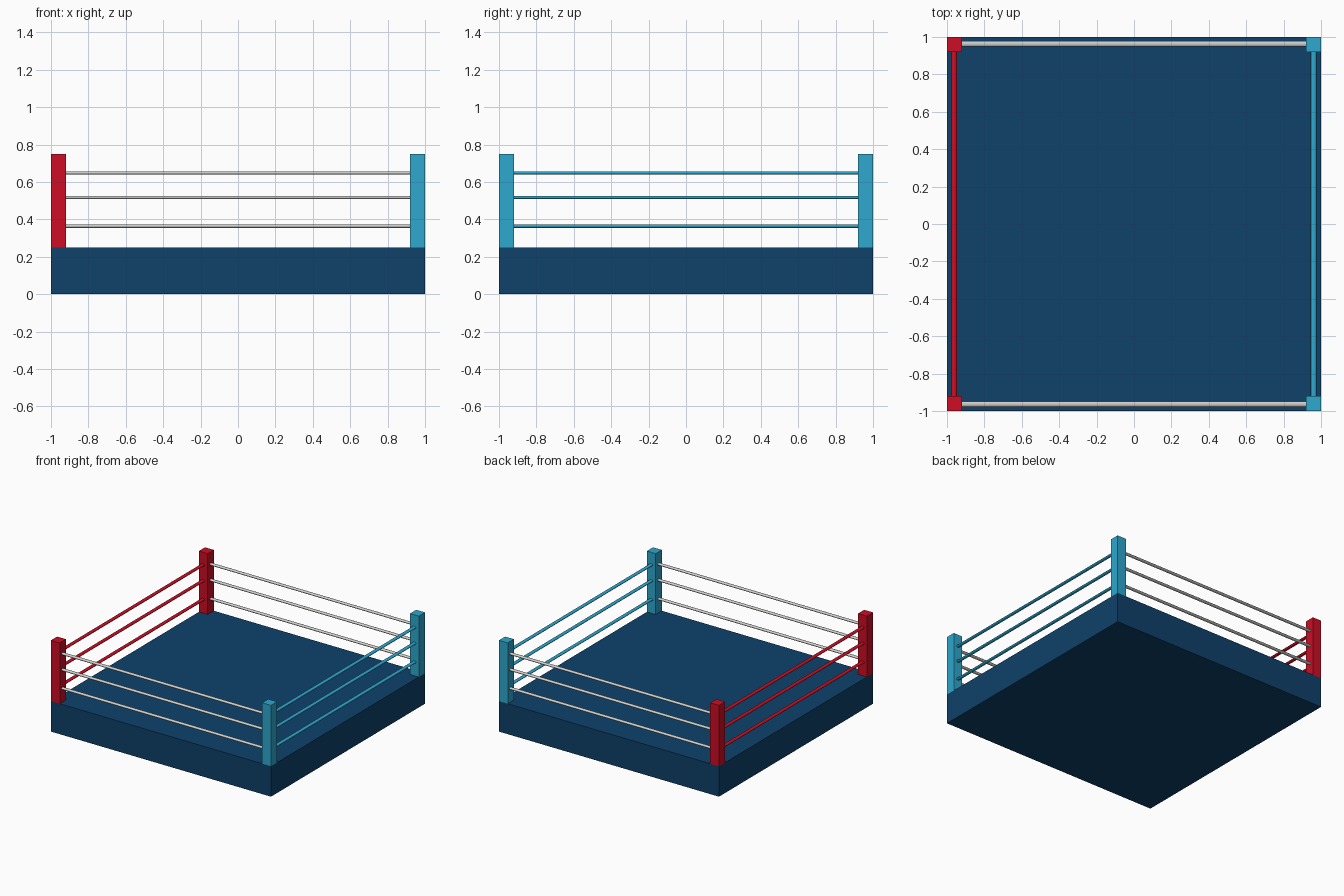
import bpy, math
from mathutils import Matrix

if "Cube" in bpy.data.objects:
    bpy.data.objects.remove(bpy.data.objects["Cube"])


def lin(c):
    c /= 255
    return c / 12.92 if c <= 0.04045 else ((c + 0.055) / 1.055) ** 2.4


def material(name, r, g, b):
    m = bpy.data.materials.new(name)
    m.diffuse_color = (lin(r), lin(g), lin(b), 1)
    m.use_nodes = True
    m.node_tree.nodes["Principled BSDF"].inputs["Base Color"].default_value = m.diffuse_color
    return m


NAVY = material("navy canvas", 14, 65, 106)
RED = material("red", 204, 14, 36)
CYAN = material("light blue", 46, 168, 206)
WHITE = material("pale grey", 206, 206, 204)


def box(name, mat, centre, size):
    bpy.ops.mesh.primitive_cube_add(size=1, location=centre)
    ob = bpy.context.object
    ob.name = name
    ob.data.transform(Matrix.Diagonal((*size, 1)))
    ob.data.materials.append(mat)


def rope(name, mat, centre, along_x):
    # slightly flattened round rope, ends buried in the posts
    bpy.ops.mesh.primitive_cylinder_add(vertices=16, radius=1, depth=1.86, location=centre)
    ob = bpy.context.object
    ob.name = name
    flat = Matrix.Diagonal((0.009, 0.015, 1, 1))          # x becomes height
    turn = Matrix.Rotation(math.radians(90), 4, 'Y')      # lay along x
    spin = Matrix.Rotation(0 if along_x else math.radians(90), 4, 'Z')
    ob.data.transform(spin @ turn @ flat)
    ob.data.materials.append(mat)
    bpy.ops.object.shade_smooth_by_angle(angle=math.radians(50))


# Platform
box("platform", NAVY, (0, 0, 0.125), (2, 2, 0.25))

# Corner posts: red on the left, light blue on the right
for sx, side, mat in ((-1, "left", RED), (1, "right", CYAN)):
    for sy, end in ((-1, "front"), (1, "back")):
        box(f"{end}_{side}_post", mat, (sx * 0.96, sy * 0.96, 0.5), (0.08, 0.08, 0.5))

# Three ropes on each side
for z, level in ((0.363, "lower"), (0.517, "middle"), (0.648, "upper")):
    rope(f"front_{level}_rope", WHITE, (0, -0.963, z), True)
    rope(f"back_{level}_rope", WHITE, (0, 0.963, z), True)
    rope(f"left_{level}_rope", RED, (-0.962, 0, z), False)
    rope(f"right_{level}_rope", CYAN, (0.96, 0, z), False)
